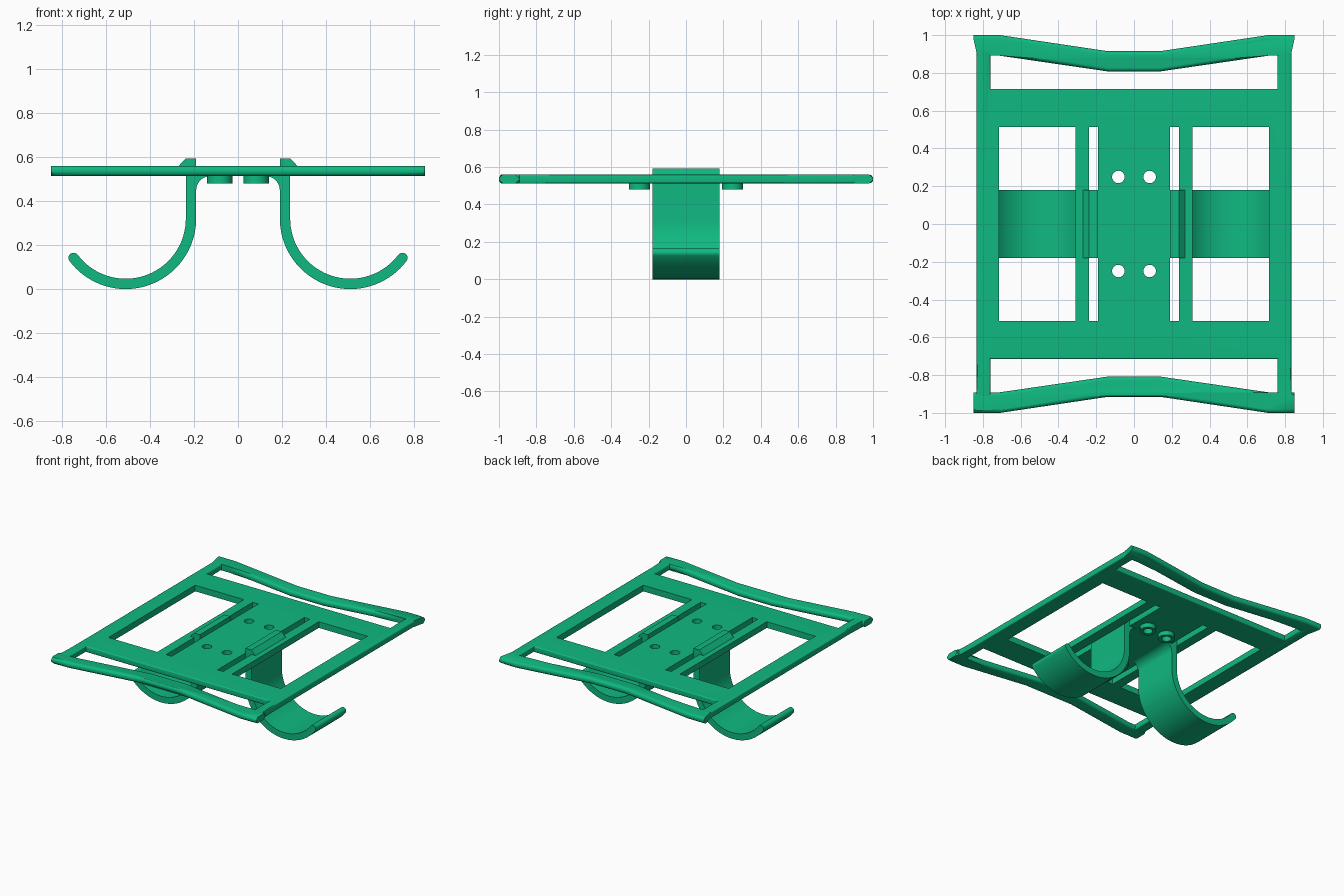
import bpy, bmesh
from math import sin, cos, radians, pi
from mathutils import Matrix

if "Cube" in bpy.data.objects:
    bpy.data.objects.remove(bpy.data.objects["Cube"])

green = bpy.data.materials.new("green")
green.diffuse_color = (0.005, 0.485, 0.22, 1)
green.use_nodes = True
green.node_tree.nodes["Principled BSDF"].inputs["Base Color"].default_value = green.diffuse_color
Z0, Z1 = 0.513, 0.559


def prism(name, loops, lo, hi, rot=None, bevel=0, pick=None):
    """Extrude a filled outline (first loop) with holes (other loops)."""
    cu = bpy.data.curves.new(name, 'CURVE')
    cu.dimensions, cu.fill_mode, cu.extrude = '2D', 'BOTH', (hi - lo) / 2
    for pts in loops:
        s = cu.splines.new('POLY')
        s.points.add(len(pts) - 1)
        for p, (x, y) in zip(s.points, pts):
            p.co = (x, y, 0, 1)
        s.use_cyclic_u = True
    tmp = bpy.data.objects.new(name + "_outline", cu)
    bpy.context.collection.objects.link(tmp)
    dg = bpy.context.evaluated_depsgraph_get()
    me = bpy.data.meshes.new_from_object(tmp.evaluated_get(dg))
    bpy.data.objects.remove(tmp)
    bm = bmesh.new()
    bm.from_mesh(me)
    bmesh.ops.translate(bm, vec=(0, 0, (lo + hi) / 2), verts=bm.verts)
    bmesh.ops.remove_doubles(bm, verts=bm.verts, dist=1e-5)
    bmesh.ops.recalc_face_normals(bm, faces=bm.faces)
    if bevel:
        edges = []
        for e in bm.edges:
            a, b = (v.co for v in e.verts)
            m = (a + b) / 2
            if abs(a.z - b.z) < 1e-4 and e.calc_face_angle(0) > 1 and pick(m):
                edges.append(e)
        bmesh.ops.bevel(bm, geom=edges, offset=bevel, segments=4, profile=0.5,
                        affect='EDGES', clamp_overlap=False)
    if rot:
        bmesh.ops.transform(bm, matrix=rot, verts=bm.verts)
    bmesh.ops.recalc_face_normals(bm, faces=bm.faces)
    bm.to_mesh(me)
    bm.free()
    me.name = name
    me.materials.clear()
    me.materials.append(green)
    ob = bpy.data.objects.new(name, me)
    bpy.context.collection.objects.link(ob)
    bpy.ops.object.select_all(action='DESELECT')
    ob.select_set(True)
    bpy.context.view_layer.objects.active = ob
    bpy.ops.object.shade_smooth_by_angle(angle=radians(30))
    return ob


def rect(x0, x1, y0, y1):
    return [(x0, y0), (x1, y0), (x1, y1), (x0, y1)]


def arc(cx, cy, r, a0, a1, n):
    return [(cx + r * cos(radians(a0 + (a1 - a0) * i / n)),
             cy + r * sin(radians(a0 + (a1 - a0) * i / n))) for i in range(n + 1)]


def circle(cx, cy, r, n=32):
    return arc(cx, cy, r, 0, 360, n)[:-1]


screws = [(sx * 0.083, sy * 0.249) for sx in (-1, 1) for sy in (-1, 1)]

# Main plate: H-shaped outline, windows, clip slots and screw holes
quarter = [(0.834, 0.911), (0.76, 0.911), (0.76, 0.715)]
outline = (quarter + [(-x, y) for x, y in reversed(quarter)]
           + [(-x, -y) for x, y in quarter] + [(x, -y) for x, y in reversed(quarter)])
holes = []
for s in (-1, 1):
    holes.append(rect(s * 0.31, s * 0.714, -0.513, 0.513))
    holes.append(rect(s * 0.19, s * 0.237, -0.513, 0.513))
holes += [circle(x, y, 0.033) for x, y in screws]
prism("plate", [outline] + holes, Z0, Z1, bevel=0.009,
      pick=lambda m: abs(m.x) > 0.82 or (abs(m.y) > 0.7 and abs(m.y) < 0.9))

# Bowed end bars with rounded edges
half = [(0.85, 1), (0.71, 1), (0.14, 0.915)]
inner = [(0.14, 0.808), (0.71, 0.891), (0.85, 0.891)]
for s, name in ((-1, "front_bar"), (1, "back_bar")):
    pts = (half + [(-x, y) for x, y in reversed(half)]
           + [(-x, y) for x, y in reversed(inner)] + inner)
    # keep the corner tabs slightly wider than the side rails
    prism(name, [[(x, s * y) for x, y in pts]], Z0, Z1, bevel=0.02,
          pick=lambda m: abs(m.x) < 0.84)

# Screw bosses under the plate
for i, (x, y) in enumerate(screws):
    prism(f"screw_boss_{i + 1}", [circle(x, y, 0.057), circle(x, y, 0.033)], 0.48, Z0)

# Curved hooks with a snap clip on top and a fillet under the plate
cx, cz, ro, ri, end = 0.51, 0.32, 0.32, 0.273, 323
rm = (ro + ri) / 2
tip = (cx + rm * cos(radians(end)), cz + rm * sin(radians(end)))
profile = [(0.19, 0.593), (0.237, 0.593), (0.27, 0.559), (0.237, 0.559)]
profile += arc(cx, cz, ri, 180, end, 36)
profile += arc(*tip, (ro - ri) / 2, end + 180, end, 10)[1:-1]
profile += arc(cx, cz, ro, end, 180, 36)
profile += arc(0.125, 0.448, 0.065, 0, 90, 10)
profile += [(0.19, Z0)]
stand_up = Matrix.Rotation(pi / 2, 4, 'X')
for s, name in ((-1, "left_hook"), (1, "right_hook")):
    prism(name, [[(s * x, z) for x, z in profile]], -0.18, 0.18, rot=stand_up)
